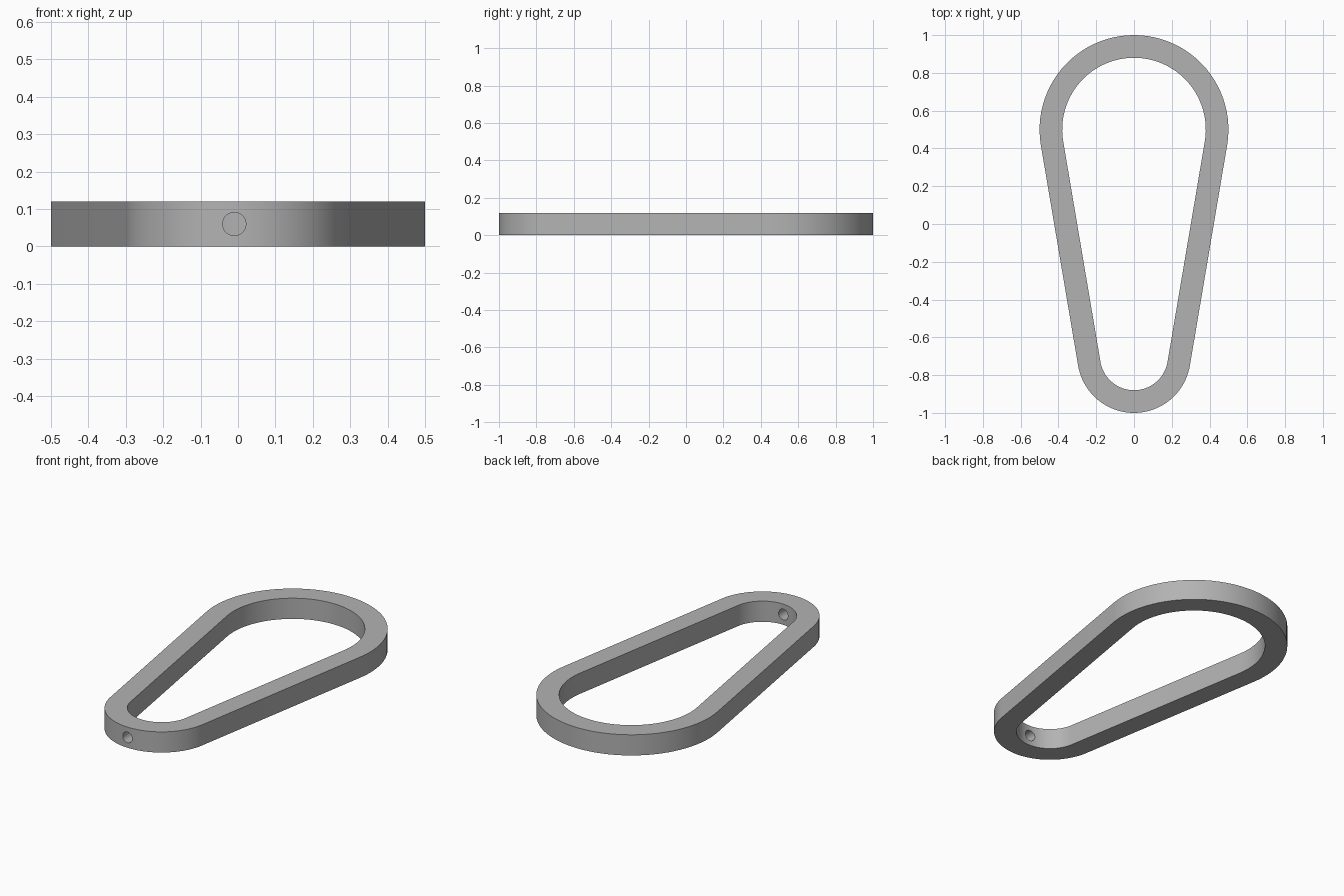
import bpy, bmesh, math

cube = bpy.data.objects.get("Cube")
if cube:
    bpy.data.objects.remove(cube, do_unlink=True)

HEIGHT = 0.12
WALL = 0.12
BIG_Y, BIG_R = 0.5, 0.5
SMALL_Y, SMALL_R = -0.7, 0.3
STEPS = 48

grey = bpy.data.materials.new("plain grey")
grey.use_nodes = True
colour = (0.45, 0.45, 0.45, 1)
grey.diffuse_color = colour
grey.node_tree.nodes["Principled BSDF"].inputs["Base Color"].default_value = colour


def teardrop(inset):
    """Outline of two arcs joined by their shared tangents."""
    tilt = math.asin((BIG_R - SMALL_R) / (BIG_Y - SMALL_Y))
    arcs = ((BIG_Y, BIG_R, -tilt, math.pi + tilt),
            (SMALL_Y, SMALL_R, math.pi + tilt, math.tau - tilt))
    points = []
    for cy, radius, start, end in arcs:
        for i in range(STEPS + 1):
            a = start + (end - start) * i / STEPS
            r = radius - inset
            points.append((r * math.cos(a), cy + r * math.sin(a)))
    return points


# Ring: outer and inner walls joined by flat top and bottom
bm = bmesh.new()
loops = [[bm.verts.new((x, y, z)) for x, y in teardrop(inset)]
         for inset, z in ((0, 0), (0, HEIGHT), (WALL, HEIGHT), (WALL, 0))]
for k, loop in enumerate(loops):
    above = loops[(k + 1) % len(loops)]
    for i in range(len(loop)):
        j = (i + 1) % len(loop)
        bm.faces.new((loop[i], loop[j], above[j], above[i]))
bmesh.ops.recalc_face_normals(bm, faces=bm.faces)
mesh = bpy.data.meshes.new("teardrop_ring")
bm.to_mesh(mesh)
bm.free()
mesh.materials.append(grey)
ring = bpy.data.objects.new("teardrop_ring", mesh)
bpy.context.collection.objects.link(ring)

# Round hole through the narrow end
bpy.ops.mesh.primitive_cylinder_add(vertices=48, radius=0.031, depth=0.3,
                                    location=(-0.01, SMALL_Y - SMALL_R + WALL / 2, HEIGHT / 2),
                                    rotation=(math.pi / 2, 0, 0))
cutter = bpy.context.object
cutter.name = "hole_cutter"
cutter.hide_render = True
cutter.data.materials.append(grey)

bpy.ops.object.select_all(action="DESELECT")
ring.select_set(True)
bpy.context.view_layer.objects.active = ring
cut = ring.modifiers.new("hole", "BOOLEAN")
cut.operation = "DIFFERENCE"
cut.solver = "EXACT"
cut.object = cutter
bpy.ops.object.modifier_apply(modifier=cut.name)
bpy.data.objects.remove(cutter, do_unlink=True)
bpy.ops.object.shade_smooth_by_angle(angle=math.radians(30))
